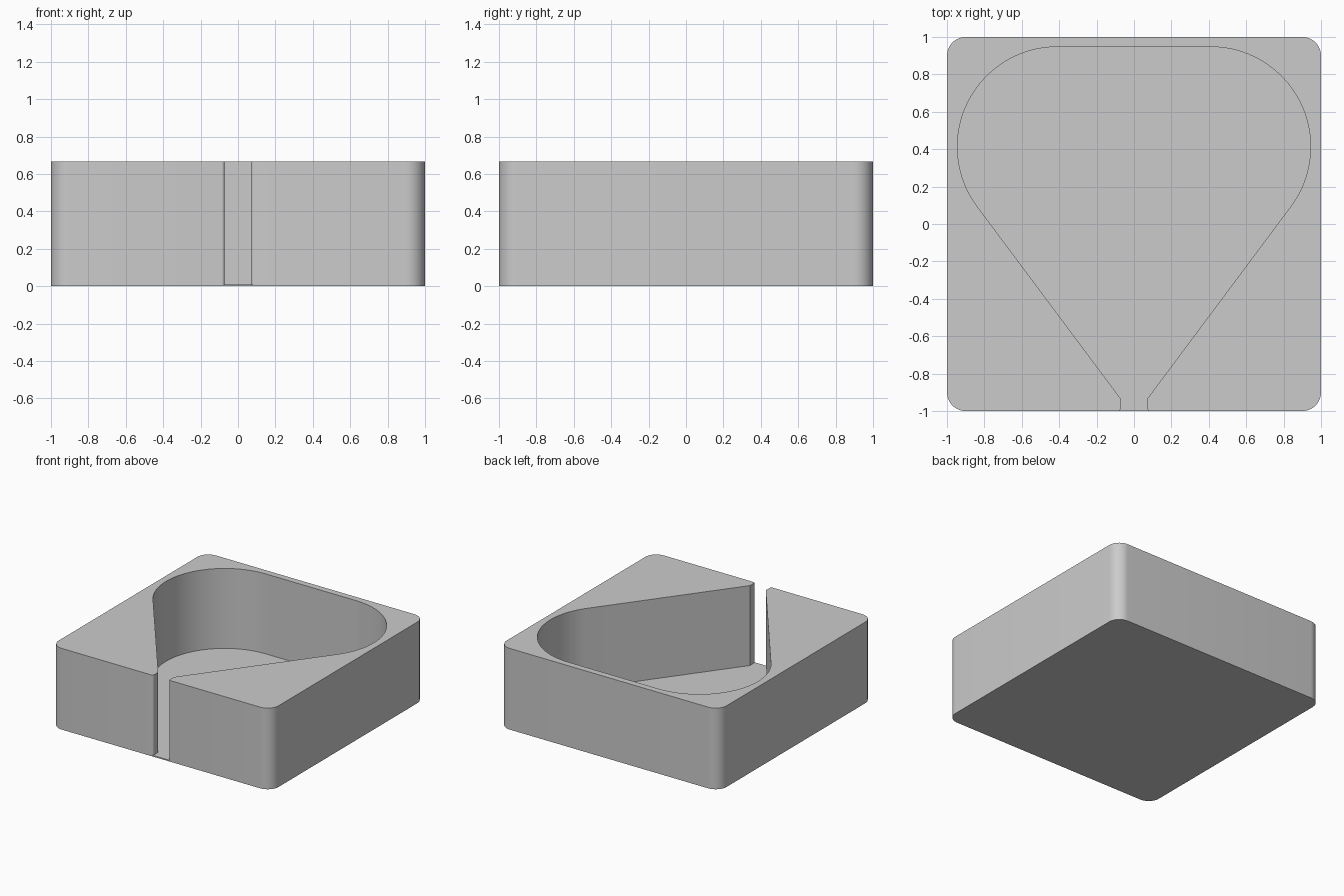
import bpy, bmesh, math

if "Cube" in bpy.data.objects:
    bpy.data.objects.remove(bpy.data.objects["Cube"])


def arc(cx, cy, r, start, end, steps):
    """Points on an arc, angles in degrees."""
    return [(cx + r * math.cos(math.radians(start + (end - start) * i / steps)),
             cy + r * math.sin(math.radians(start + (end - start) * i / steps)))
            for i in range(steps + 1)]


def prism(name, outline, z0, z1):
    """Extrude a counter-clockwise outline between two heights."""
    bm = bmesh.new()
    face = bm.faces.new([bm.verts.new((x, y, z0)) for x, y in outline])
    extruded = bmesh.ops.extrude_face_region(bm, geom=[face], use_keep_orig=True)
    for v in extruded["geom"]:
        if isinstance(v, bmesh.types.BMVert):
            v.co.z = z1
    bmesh.ops.recalc_face_normals(bm, faces=bm.faces)
    mesh = bpy.data.meshes.new(name)
    bm.to_mesh(mesh)
    bm.free()
    obj = bpy.data.objects.new(name, mesh)
    bpy.context.collection.objects.link(obj)
    return obj


HEIGHT, FLOOR = 0.667, 0.01
grey = bpy.data.materials.new("light grey")
grey.diffuse_color = (0.6, 0.6, 0.6, 1)
grey.use_nodes = True
grey.node_tree.nodes["Principled BSDF"].inputs["Base Color"].default_value = grey.diffuse_color

# Square block with rounded upright corners
R = 0.1
outline = []
for sx, sy, a in ((1, 1, 0), (-1, 1, 90), (-1, -1, 180), (1, -1, 270)):
    outline += arc(sx * (1 - R), sy * (1 - R), R, a, a + 90, 12)
block = prism("tray", outline, 0, HEIGHT)
block.data.materials.append(grey)

# Funnel-shaped pocket with a narrow front outlet, left half then mirrored
lip = 0.015
slot = 0.072
left = arc(-0.41, 0.413, 0.534, 90, 216.87, 40)
left += [(-slot, -0.933)]
left += arc(-slot - lip, -1 + lip, lip, 0, -90, 6)
left += [(-slot - lip, -1.1)]
right = [(-x, y) for x, y in reversed(left)]
cutter = prism("pocket_cutter", left + right, FLOOR, HEIGHT + 0.2)
cutter.data.materials.append(grey)
cutter.hide_render = True

# Cut the pocket and remove the helper
cut = block.modifiers.new("pocket", "BOOLEAN")
cut.operation = "DIFFERENCE"
cut.solver = "EXACT"
cut.object = cutter
bpy.context.view_layer.objects.active = block
block.select_set(True)
bpy.ops.object.modifier_apply(modifier=cut.name)
bpy.data.objects.remove(cutter)

# Smooth the curved walls, keep rims and corners sharp
bpy.ops.object.shade_smooth_by_angle(angle=math.radians(30))
